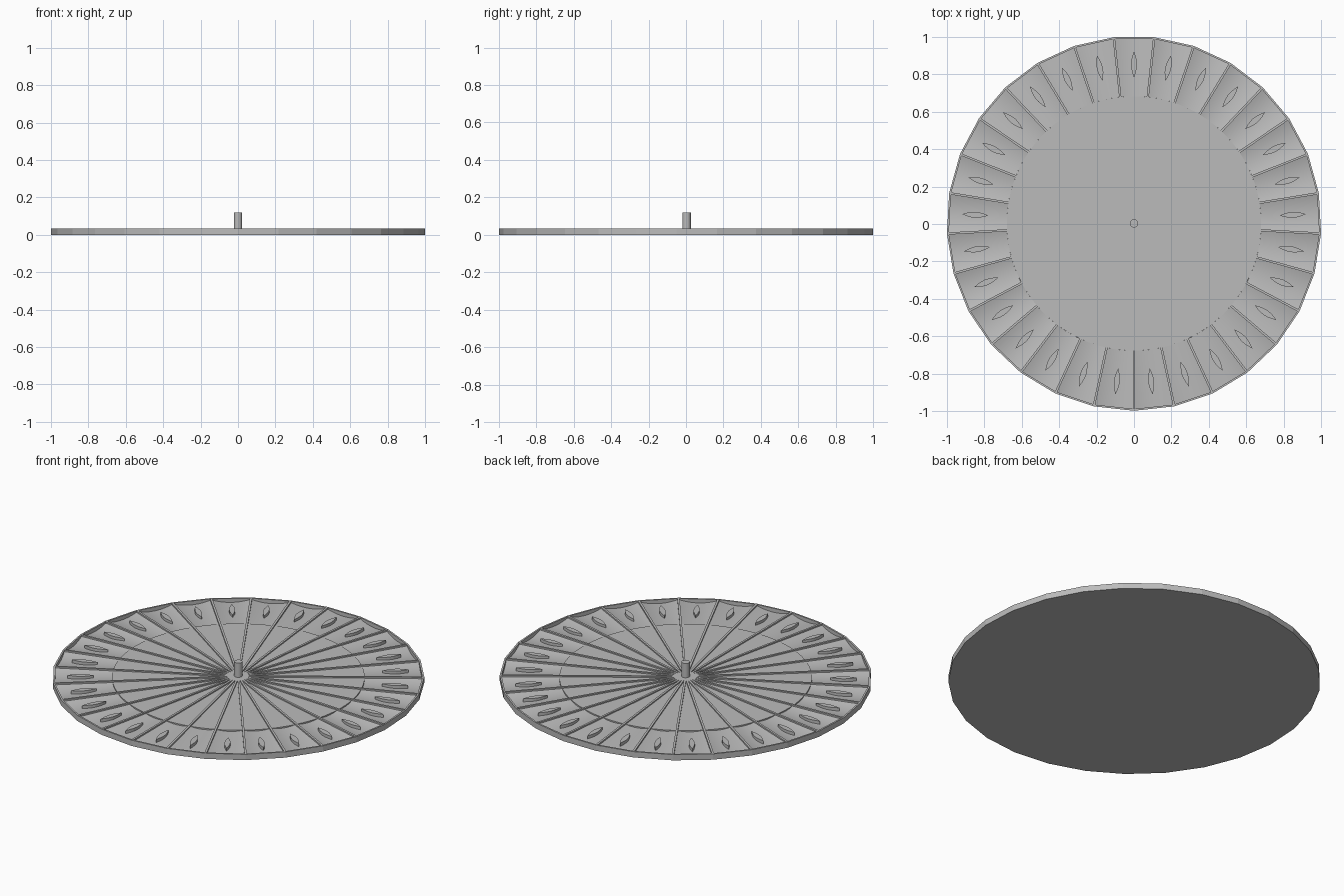
import bpy, bmesh, math
from mathutils import Matrix, Vector

if "Cube" in bpy.data.objects:
    bpy.data.objects.remove(bpy.data.objects["Cube"])

N = 29                       # number of sectors
STEP = 2 * math.pi / N
START = -math.pi / 2         # one corner points to the front
R, CY = 1.0015, 0.003        # outer radius and centring offset
RIM_Z, FLOOR_Z, INNER = 0.034, 0.028, 0.68

grey = bpy.data.materials.new("stone grey")
grey.diffuse_color = (0.5, 0.5, 0.5, 1)
grey.use_nodes = True
grey.node_tree.nodes["Principled BSDF"].inputs["Base Color"].default_value = grey.diffuse_color


def finish(name, bm, smooth=None):
    bmesh.ops.translate(bm, verts=bm.verts, vec=(0, CY, 0))
    mesh = bpy.data.meshes.new(name)
    bm.to_mesh(mesh)
    bm.free()
    mesh.materials.append(grey)
    ob = bpy.data.objects.new(name, mesh)
    bpy.context.collection.objects.link(ob)
    if smooth:
        bpy.ops.object.select_all(action='DESELECT')
        bpy.context.view_layer.objects.active = ob
        ob.select_set(True)
        bpy.ops.object.shade_smooth_by_angle(angle=math.radians(smooth))
    return ob


def ring(bm, radius, z, n):
    return [bm.verts.new((radius * math.cos(START + 2 * math.pi * i / n),
                          radius * math.sin(START + 2 * math.pi * i / n), z))
            for i in range(n)]


def bridge(bm, a, b):
    n = len(a)
    for i in range(n):
        bm.faces.new((a[i], a[(i + 1) % n], b[(i + 1) % n], b[i]))


def drum(name, radius, z0, z1, n, smooth=None):
    bm = bmesh.new()
    a, b = ring(bm, radius, z0, n), ring(bm, radius, z1, n)
    bridge(bm, a, b)
    bm.faces.new(b)
    bm.faces.new(a[::-1])
    return finish(name, bm, smooth)


# Polygonal tray: underside, outer wall, thin rim and inner wall
bm = bmesh.new()
loops = [ring(bm, r, z, N) for r, z in
         ((R, 0), (R, RIM_Z), (R - 0.01, RIM_Z), (R - 0.01, 0.008))]
for a, b in zip(loops, loops[1:]):
    bridge(bm, a, b)
bm.faces.new(loops[0][::-1])
finish("tray_rim", bm)

# Raised centre disc, hub collar and centre pin
drum("centre_disc", INNER, 0.006, FLOOR_Z, N * 4, 30)
drum("hub_collar", 0.04, 0.02, 0.035, 24, 30)
drum("centre_pin", 0.0225, 0.02, 0.12, 16, 30)

# Scooped pocket floors, hollow across each sector and deeper outwards
bm = bmesh.new()
ACROSS, ALONG = 12, 4
for k in range(N):
    rows = []
    for j in range(ALONG + 1):
        f = j / ALONG
        row = []
        for i in range(ACROSS + 1):
            t = 2 * i / ACROSS - 1
            ang = t * STEP / 2
            # outer end follows the straight rim edge
            outer = (R - 0.01) * math.cos(STEP / 2) / math.cos(ang)
            r = INNER + (outer - INNER) * f
            z = FLOOR_Z - (0.008 + 0.009 * f) * (1 - t * t)
            a = START + (k + 0.5) * STEP + ang
            row.append(bm.verts.new((r * math.cos(a), r * math.sin(a), z)))
        rows.append(row)
    for lo, hi in zip(rows, rows[1:]):
        for i in range(ACROSS):
            bm.faces.new((lo[i], hi[i], hi[i + 1], lo[i + 1]))
finish("pocket_floors", bm, 30)

# Radial divider fins running from the collar to every rim corner
bm = bmesh.new()
for k in range(N):
    r0, r1, z0, z1 = 0.03, R - 0.006, 0.01, 0.035
    m = (Matrix.Rotation(START + k * STEP, 4, 'Z')
         @ Matrix.Translation(((r0 + r1) / 2, 0, (z0 + z1) / 2))
         @ Matrix.Diagonal((r1 - r0, 0.012, z1 - z0, 1)))
    bmesh.ops.create_cube(bm, size=1, matrix=m)
finish("divider_fins", bm)

# Pointed oval studs standing in the middle of every pocket
bm = bmesh.new()
HALF, WIDE, M = 0.07, 0.016, 6
side = [(HALF * (2 * i / M - 1), WIDE * math.sin(math.pi * i / M))
        for i in range(M + 1)]
outline = [(x, -y) for x, y in side] + [(x, y) for x, y in side[-2:0:-1]]
for k in range(N):
    rot = Matrix.Rotation(START + (k + 0.5) * STEP, 4, 'Z')
    low, top = ([bm.verts.new(rot @ Vector((0.85 + x, y, z))) for x, y in outline]
                for z in (0.008, 0.032))
    bridge(bm, low, top)
    bm.faces.new(top)
finish("pocket_studs", bm)
